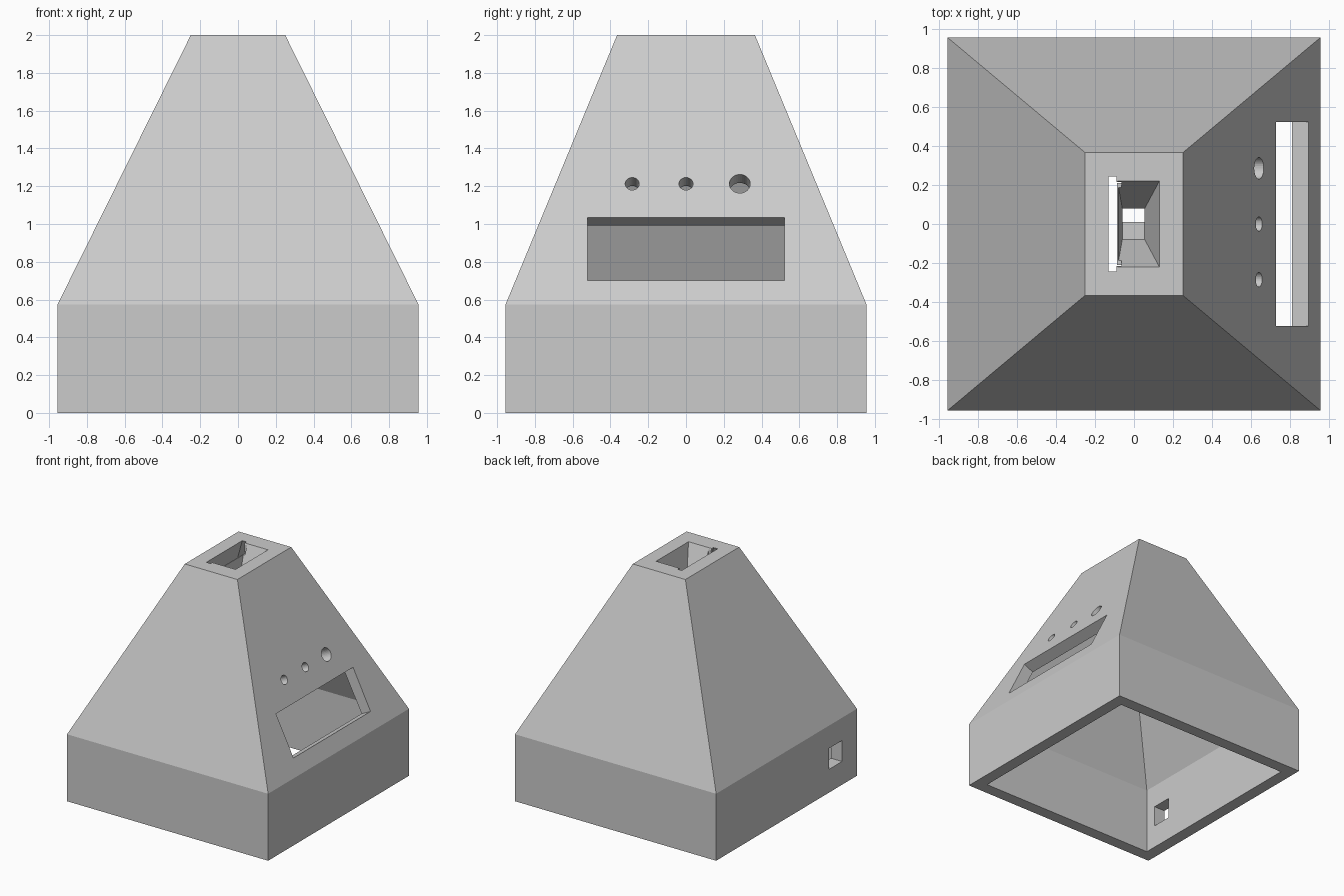
import bpy, bmesh, math

if "Cube" in bpy.data.objects:
    bpy.data.objects.remove(bpy.data.objects["Cube"], do_unlink=True)

grey = bpy.data.materials.new("light_grey")
grey.use_nodes = True
colour = (0.6, 0.6, 0.6, 1)
grey.diffuse_color = colour
grey.node_tree.nodes["Principled BSDF"].inputs["Base Color"].default_value = colour


def add_mesh(name, bm):
    bmesh.ops.recalc_face_normals(bm, faces=bm.faces)
    mesh = bpy.data.meshes.new(name)
    bm.to_mesh(mesh)
    bm.free()
    mesh.materials.append(grey)
    obj = bpy.data.objects.new(name, mesh)
    bpy.context.collection.objects.link(obj)
    return obj


def ring_loft(name, rings):
    """Closed loft through rectangles given as x0, x1, half_y, z."""
    bm = bmesh.new()
    loops = [[bm.verts.new(p) for p in ((x0, -h, z), (x1, -h, z), (x1, h, z), (x0, h, z))]
             for x0, x1, h, z in rings]
    for i, a in enumerate(loops):
        b = loops[(i + 1) % len(loops)]
        for k in range(4):
            n = (k + 1) % 4
            bm.faces.new((a[k], a[n], b[n], b[k]))
    return add_mesh(name, bm)


def box(name, centre, size, tilt=0):
    bm = bmesh.new()
    bmesh.ops.create_cube(bm, size=1)
    bmesh.ops.scale(bm, vec=size, verts=bm.verts)
    obj = add_mesh(name, bm)
    obj.location = centre
    obj.rotation_euler.y = tilt
    return obj


def cylinder(name, centre, radius, tilt):
    bm = bmesh.new()
    bmesh.ops.create_cone(bm, cap_ends=True, segments=32, radius1=radius,
                          radius2=radius, depth=0.4)
    obj = add_mesh(name, bm)
    obj.location = centre
    obj.rotation_euler.y = tilt
    return obj


def cut(target, cutter):
    cutter.hide_render = True
    mod = target.modifiers.new("cut", 'BOOLEAN')
    mod.operation = 'DIFFERENCE'
    mod.solver = 'EXACT'
    mod.object = cutter
    bpy.context.view_layer.objects.active = target
    bpy.ops.object.modifier_apply(modifier=mod.name)
    bpy.data.objects.remove(cutter, do_unlink=True)


# Hollow housing: square base with tapered top, open above and below
half, eave, top, inner = 0.955, 0.575, 2.0, 0.85
housing = ring_loft("housing", [
    (-half, half, half, 0), (-half, half, half, eave), (-0.25, 0.25, 0.365, top),
    (-0.13, 0.13, 0.243, top), (-inner, inner, inner, eave), (-inner, inner, inner, 0)])

# Display window and button holes, cut square to the sloping side
slope = (half - 0.25) / (top - eave)
angle = math.atan(slope)


def side_x(z):
    return half - slope * (z - eave)


window_z = 0.868
cut(housing, box("window_cutter", (side_x(window_z), 0, window_z),
                 (0.4, 1.045, 0.335 / math.cos(angle)), -angle))
for y, radius in ((-0.285, 0.037), (0, 0.037), (0.285, 0.055)):
    cut(housing, cylinder("hole_cutter", (side_x(1.213), y, 1.213), radius,
                          math.pi / 2 - angle))

# Cable port low on the opposite side
cut(housing, box("port_cutter", (-0.9, -0.665, 0.29), (0.4, 0.175, 0.18)))

# Funnel hanging inside the top opening, with a lowered lip beside the slot
funnel = ring_loft("funnel", [
    (-0.075, 0.07, 0.095, 1.65), (-0.09, 0.135, 0.247, top),
    (-0.085, 0.13, 0.22, top), (-0.06, 0.055, 0.08, 1.65)])
cut(funnel, box("lip_cutter", (-0.1, 0, 1.98), (0.07, 0.43, 0.13)))

# Small ledge under the funnel mouth
ledge = box("funnel_ledge", (0, -0.037, 1.64), (0.13, 0.095, 0.02))
